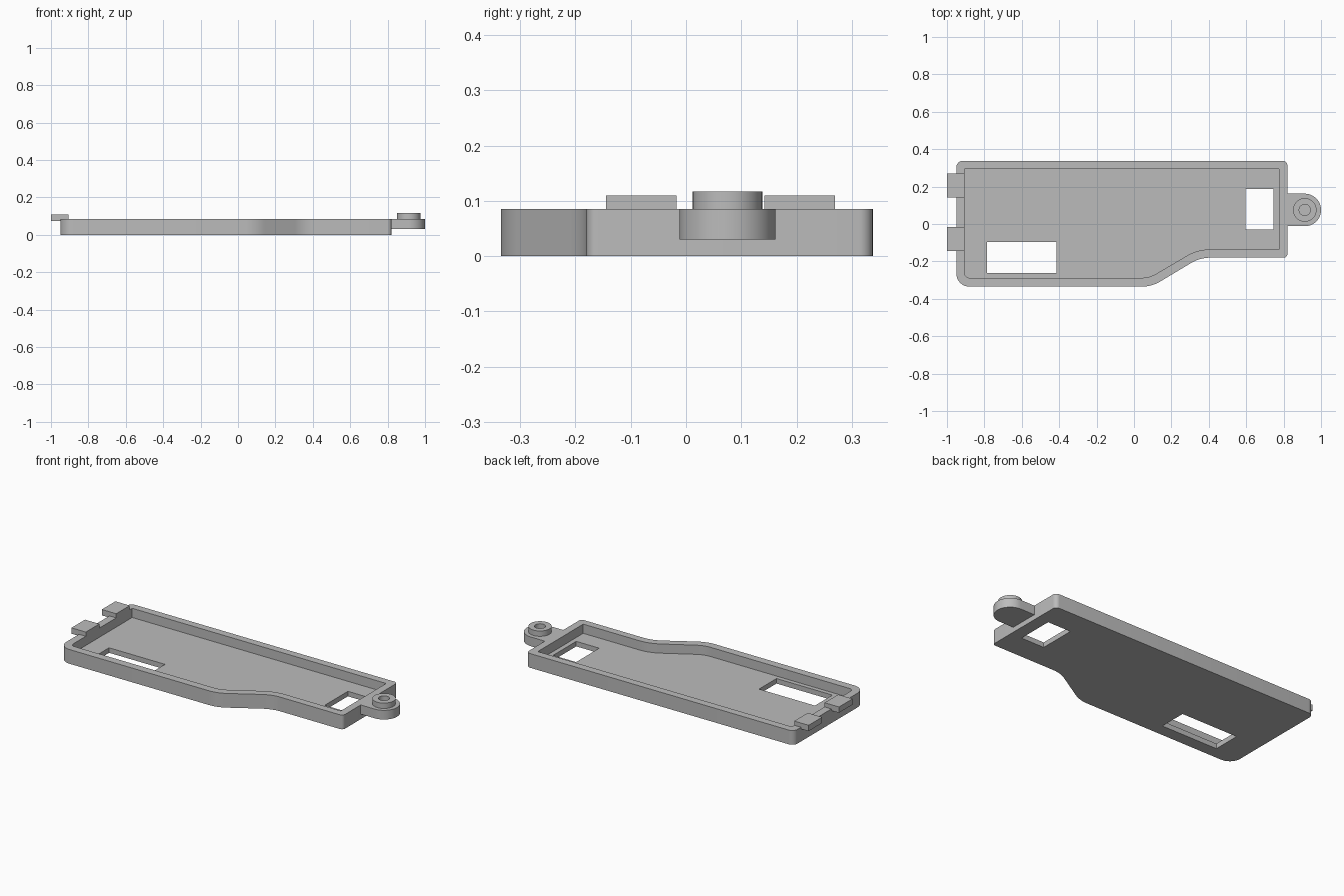
import bpy, bmesh, math
from mathutils import Vector

default = bpy.data.objects.get("Cube")
if default:
    bpy.data.objects.remove(default, do_unlink=True)

grey = bpy.data.materials.new("plain grey")
grey.use_nodes = True
grey.diffuse_color = (0.5, 0.5, 0.5, 1)
grey.node_tree.nodes["Principled BSDF"].inputs["Base Color"].default_value = grey.diffuse_color


def rounded(corners, steps=8):
    """Outline from (x, y, radius) corners, each filleted by an arc."""
    out = []
    for i, (x, y, r) in enumerate(corners):
        p = Vector((x, y))
        a = (Vector(corners[i - 1][:2]) - p).normalized()
        b = (Vector(corners[(i + 1) % len(corners)][:2]) - p).normalized()
        if r == 0:
            out.append(p)
            continue
        half = a.angle(b) / 2
        centre = p + (a + b).normalized() * r / math.sin(half)
        start = p + a * r / math.tan(half) - centre
        end = p + b * r / math.tan(half) - centre
        sweep = start.angle(end)
        for k in range(steps + 1):
            t = k / steps
            out.append(centre + (start * math.sin((1 - t) * sweep)
                                 + end * math.sin(t * sweep)) / math.sin(sweep))
    return out


def box(x0, x1, y0, y1):
    return [(x0, y0), (x1, y0), (x1, y1), (x0, y1)]


def circle(cx, cy, r, n=48):
    return [(cx + r * math.cos(math.tau * k / n), cy + r * math.sin(math.tau * k / n))
            for k in range(n)]


def prism(name, outline, z0, z1):
    bm = bmesh.new()
    base = bm.faces.new([bm.verts.new((p[0], p[1], z0)) for p in outline])
    top = bmesh.ops.extrude_face_region(bm, geom=[base])["geom"]
    bmesh.ops.translate(bm, vec=(0, 0, z1 - z0),
                        verts=[g for g in top if isinstance(g, bmesh.types.BMVert)])
    bmesh.ops.recalc_face_normals(bm, faces=bm.faces)
    mesh = bpy.data.meshes.new(name)
    bm.to_mesh(mesh)
    bm.free()
    mesh.materials.append(grey)
    obj = bpy.data.objects.new(name, mesh)
    bpy.context.collection.objects.link(obj)
    return obj


def activate(obj):
    bpy.ops.object.select_all(action="DESELECT")
    obj.select_set(True)
    bpy.context.view_layer.objects.active = obj


def combine(obj, other, operation):
    mod = obj.modifiers.new(operation, "BOOLEAN")
    mod.operation, mod.solver, mod.object = operation, "EXACT", other
    activate(obj)
    bpy.ops.object.modifier_apply(modifier=mod.name)
    bpy.data.objects.remove(other, do_unlink=True)


HEIGHT, FLOOR = 0.085, 0.03

# Tray with a stepped front edge
tray = prism("tray", rounded([
    (-0.95, -0.335, 0.07), (0.095, -0.335, 0.2), (0.352, -0.18, 0.2),
    (0.82, -0.18, 0.02), (0.82, 0.338, 0.025), (-0.95, 0.338, 0.035)]), 0, HEIGHT)
combine(tray, prism("cavity", rounded([
    (-0.905, -0.288, 0.025), (0.082, -0.288, 0.16), (0.34, -0.136, 0.24),
    (0.775, -0.136, 0), (0.775, 0.293, 0), (-0.905, 0.293, 0)]), FLOOR, 0.2), "DIFFERENCE")

# Openings through the floor
for opening in (box(-0.785, -0.415, -0.262, -0.097), box(0.595, 0.747, -0.03, 0.188)):
    combine(tray, prism("opening", opening, -0.1, 0.2), "DIFFERENCE")

# Screw lug with a raised, blind-holed boss
CX, CY, R = 0.913, 0.075, 0.087
lug = prism("screw_lug", rounded([
    (0.82, CY - R, 0), (CX + R, CY - R, R * 0.999),
    (CX + R, CY + R, R * 0.999), (0.82, CY + R, 0)], 16), FLOOR, HEIGHT)
boss = prism("screw_boss", circle(CX, CY, 0.063), HEIGHT, 0.117)
combine(boss, prism("screw_hole", circle(CX, CY, 0.03), HEIGHT + 0.001, 0.2), "DIFFERENCE")

# Snap tabs on the left end wall
for name, y in (("front_tab", -0.081), ("rear_tab", 0.206)):
    prism(name, box(-1, -0.905, y - 0.064, y + 0.064), 0.075, 0.11)

for obj in (tray, lug, boss):
    activate(obj)
    bpy.ops.object.shade_smooth_by_angle(angle=math.radians(30))
